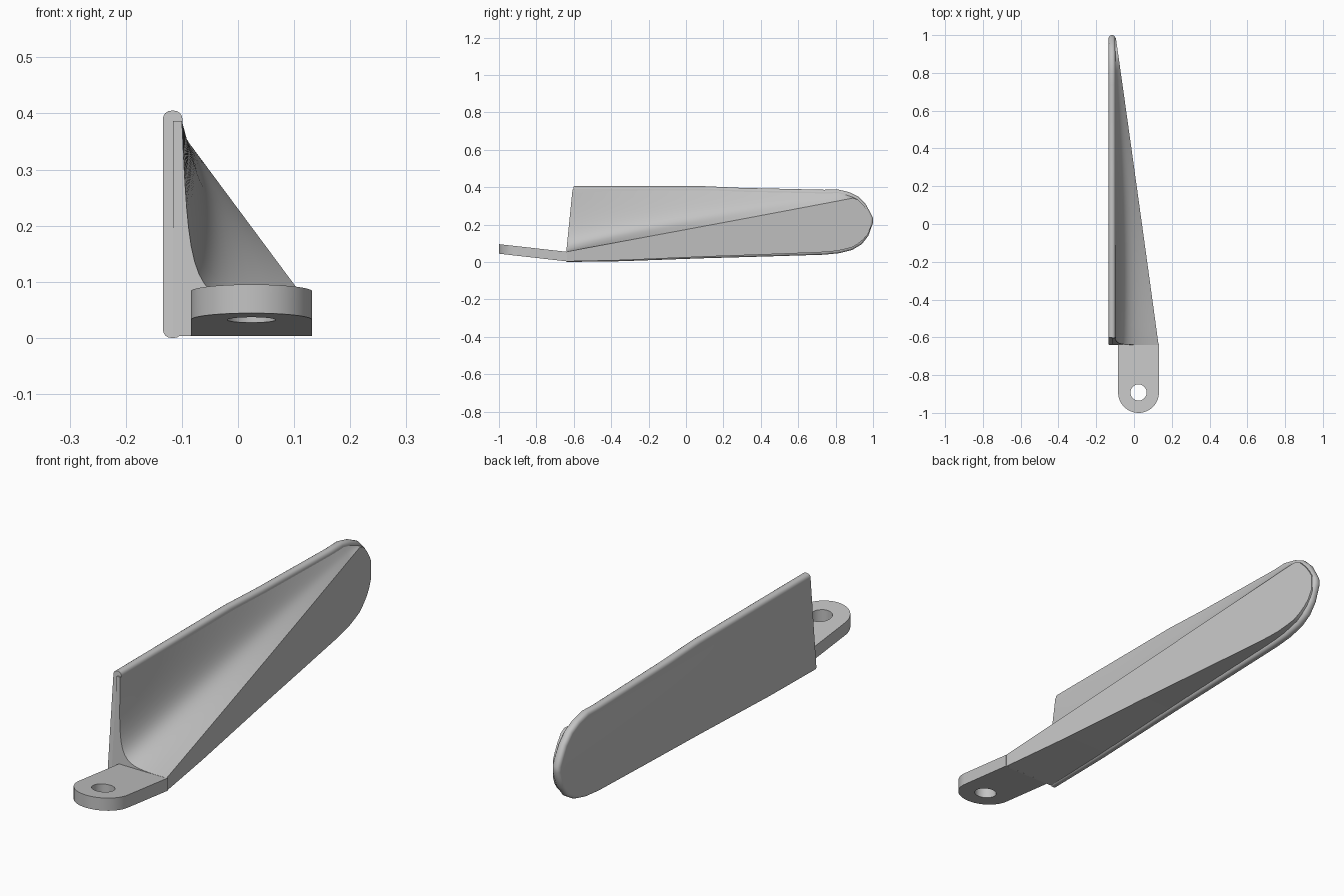
import bpy, bmesh, math
from mathutils import Vector

cube = bpy.data.objects.get("Cube")
if cube:
    bpy.data.objects.remove(cube, do_unlink=True)

# Single plain colour
grey = bpy.data.materials.new("plain_grey")
grey.use_nodes = True
colour = (0.55, 0.55, 0.55, 1)
grey.diffuse_color = colour
grey.node_tree.nodes["Principled BSDF"].inputs["Base Color"].default_value = colour


def finish(name, bm, angle=35):
    bmesh.ops.recalc_face_normals(bm, faces=bm.faces[:])
    mesh = bpy.data.meshes.new(name)
    bm.to_mesh(mesh)
    bm.free()
    mesh.materials.append(grey)
    obj = bpy.data.objects.new(name, mesh)
    bpy.context.collection.objects.link(obj)
    bpy.ops.object.select_all(action="DESELECT")
    obj.select_set(True)
    bpy.context.view_layer.objects.active = obj
    bpy.ops.object.shade_smooth_by_angle(angle=math.radians(angle))
    return obj


def interp(points, y):
    for (y0, z0), (y1, z1) in zip(points, points[1:]):
        if y <= y1:
            return z0 + (z1 - z0) * max(0, y - y0) / (y1 - y0)
    return points[-1][1]


# Blade outline in side view (y, z)
top = [(-0.6, 0.405), (0.1, 0.405), (0.3, 0.396), (0.74, 0.386), (0.81, 0.388),
       (0.87, 0.374), (0.92, 0.35), (0.96, 0.31), (0.985, 0.265), (1.0, 0.235)]
bottom = [(-0.64, 0.0), (-0.35, 0.004), (0.1, 0.02), (0.45, 0.03), (0.74, 0.039),
          (0.82, 0.047), (0.89, 0.065), (0.94, 0.095), (0.975, 0.14), (1.0, 0.21)]

# Blade: upright plate with rounded rim and a flat front end
X_OUT, X_IN = -0.134, -0.099
bm = bmesh.new()
face = bm.faces.new([bm.verts.new((X_OUT, y, z)) for y, z in bottom + top[::-1]])
ext = bmesh.ops.extrude_face_region(bm, geom=[face])
bmesh.ops.translate(bm, vec=(X_IN - X_OUT, 0, 0),
                    verts=[v for v in ext["geom"] if isinstance(v, bmesh.types.BMVert)])
rim = [e for e in bm.edges
       if abs(e.verts[0].co.x - e.verts[1].co.x) < 1e-4
       and max(v.co.y for v in e.verts) > -0.59]
bmesh.ops.bevel(bm, geom=rim, offset=0.015, segments=4, profile=0.5, affect="EDGES")
finish("blade", bm)

# Web: lofted sections whose ridge climbs from the tab to the blade tip
bm = bmesh.new()
STEPS = 16
stations = [-0.64 + 1.4 * i / 28 for i in range(29)] + [0.81, 0.85, 0.89, 0.92, 0.95, 0.97, 0.985]
rings = []
for y in stations:
    t = (y + 0.64) / 1.64
    high, low = interp(top, y) - 0.018, interp(bottom, y) + 0.003 + 0.012 * t
    x_ridge = 0.13 - 0.228 * t
    ridge = Vector((x_ridge, min(0.055 + 0.307 * t, high)))
    start = Vector((X_IN - 0.001, high))
    corner = Vector((-0.085 - 0.014 * t, ridge.y)).lerp((start + ridge) / 2, t ** 0.8)
    section = [Vector((X_IN - 0.017, high))]
    for i in range(STEPS + 1):
        u = i / STEPS
        section.append(start * (1 - u) ** 3 + corner * 3 * u * (1 - u) + ridge * u ** 3)
    section += [Vector((x_ridge, low)), Vector((X_IN - 0.017, low))]
    lean = 0.1 * (1 - t)
    rings.append([bm.verts.new((p.x, y + lean * max(0, p.y - 0.055), p.y)) for p in section])
for a, b in zip(rings, rings[1:]):
    for i in range(len(a)):
        j = (i + 1) % len(a)
        bm.faces.new((a[i], a[j], b[j], b[i]))
bm.faces.new(rings[0])
bm.faces.new(rings[-1])
finish("twisted_web", bm)

# Mounting tab: tilted strap with a round end and a bolt hole
CX, CY, R, HOLE, BACK = 0.024, -0.892, 0.108, 0.043, -0.635
bm = bmesh.new()


def loop(points):
    verts = [bm.verts.new((x, y, 0.003)) for x, y in points]
    return [bm.edges.new((verts[i], verts[(i + 1) % len(verts)])) for i in range(len(verts))]


arc = [(CX - R * math.cos(math.pi * i / 32), CY - R * math.sin(math.pi * i / 32))
       for i in range(33)]
outline = loop([(CX - R, BACK)] + arc + [(CX + R, BACK)])
hole = loop([(CX + HOLE * math.cos(math.tau * i / 32), CY + HOLE * math.sin(math.tau * i / 32))
             for i in range(32)])
bmesh.ops.triangle_fill(bm, edges=outline + hole, use_beauty=True)
ext = bmesh.ops.extrude_face_region(bm, geom=bm.faces[:])
bmesh.ops.translate(bm, vec=(0, 0, 0.051),
                    verts=[v for v in ext["geom"] if isinstance(v, bmesh.types.BMVert)])
for v in bm.verts:
    v.co.z += (BACK - v.co.y) * 0.113
finish("mounting_tab", bm)
